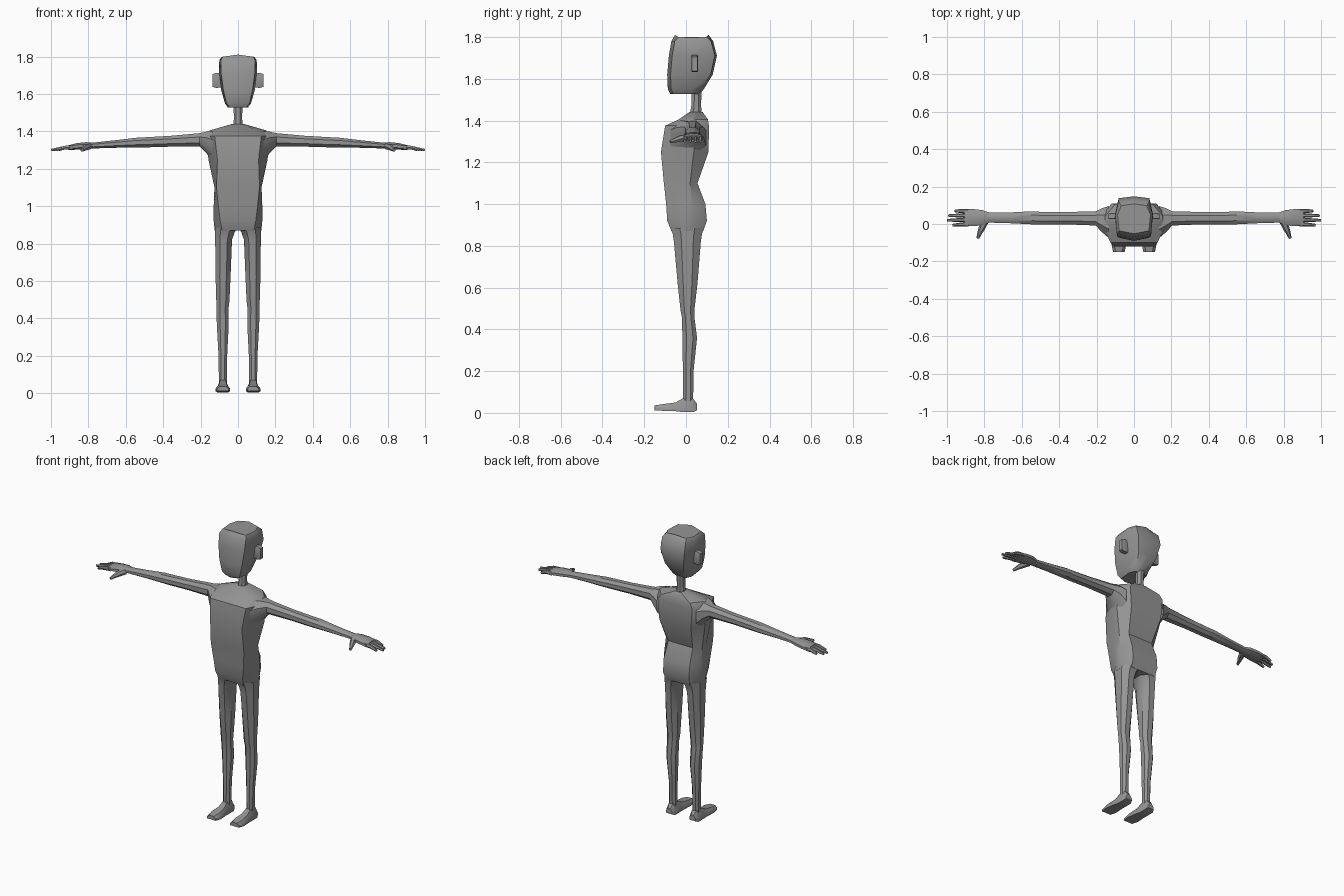
import bpy, bmesh, math
from mathutils import Vector

skin = bpy.data.materials.new("matte grey")
skin.diffuse_color = (0.3, 0.3, 0.3, 1)


def loft(name, rings, start=True, end=True, mirror=False, angle=35):
    """Skin a list of equal-length point rings; mirror across x if asked."""
    bm = bmesh.new()
    loops = [[bm.verts.new(p) for p in r] for r in rings]
    n = len(loops[0])
    for a, b in zip(loops, loops[1:]):
        for i in range(n):
            j = (i + 1) % n
            bm.faces.new((a[i], a[j], b[j], b[i]))
    if start:
        bm.faces.new(loops[0][::-1])
    if end:
        bm.faces.new(loops[-1])
    if mirror:
        dup = bmesh.ops.duplicate(bm, geom=bm.verts[:] + bm.edges[:] + bm.faces[:])
        for v in dup["geom"]:
            if isinstance(v, bmesh.types.BMVert):
                v.co.x *= -1
    bmesh.ops.recalc_face_normals(bm, faces=bm.faces[:])
    me = bpy.data.meshes.new(name)
    bm.to_mesh(me)
    bm.free()
    me.materials.append(skin)
    ob = bpy.data.objects.new(name, me)
    bpy.context.collection.objects.link(ob)
    bpy.ops.object.select_all(action="DESELECT")
    ob.select_set(True)
    bpy.context.view_layer.objects.active = ob
    bpy.ops.object.shade_smooth_by_angle(angle=math.radians(angle))
    return ob


def octagon(u0, u1, v0, v1, c=0.28):
    """Chamfered rectangle in 2D."""
    a, b = (u1 - u0) * c, (v1 - v0) * c
    return [(u0 + a, v0), (u1 - a, v0), (u1, v0 + b), (u1, v1 - b),
            (u1 - a, v1), (u0 + a, v1), (u0, v1 - b), (u0, v0 + b)]


def ring_z(z, x0, x1, y0, y1, c=0.28):
    return [(x, y, z) for x, y in octagon(x0, x1, y0, y1, c)]


def ring_x(x, y0, y1, z0, z1, c=0.28):
    return [(x, y, z) for y, z in octagon(y0, y1, z0, z1, c)]


def body_ring(z, front, side, back, yf, ym, yb):
    """Symmetric ring: flat front, one side ridge pair, flat back."""
    d = (yb - yf) * 0.12
    half = [(front, yf), (side, ym - d), (side, ym + d), (back, yb)]
    return [(x, y, z) for x, y in half] + [(-x, y, z) for x, y in half[::-1]]


# Torso: z, front half width, side half width, back half width, y front, middle, back
loft("torso", [body_ring(*r) for r in [
    (0.87, 0.085, 0.125, 0.085, -0.07, 0.01, 0.082),
    (0.92, 0.095, 0.130, 0.090, -0.090, 0.01, 0.100),
    (1.00, 0.105, 0.130, 0.090, -0.095, 0.01, 0.093),
    (1.10, 0.115, 0.126, 0.085, -0.106, 0.00, 0.055),
    (1.25, 0.110, 0.158, 0.110, -0.120, 0.01, 0.108),
    (1.375, 0.125, 0.170, 0.120, -0.100, 0.02, 0.110),
    (1.405, 0.100, 0.150, 0.100, -0.035, 0.03, 0.105),
    (1.44, 0.020, 0.030, 0.020, 0.015, 0.045, 0.080)]])

# Neck
loft("neck", [ring_z(1.42, -0.026, 0.026, 0.015, 0.078),
              ring_z(1.47, -0.022, 0.022, 0.026, 0.072),
              ring_z(1.55, -0.024, 0.024, 0.028, 0.075)])


# Head: widest behind the ears, front bowed to a shallow centre ridge
def head_ring(z, front, side, back, yf, ym, yb, tilt=0):
    half = [(0, yf), (front, yf + 0.016), (side, ym), (back, yb - 0.01), (0, yb)]
    pts = half + [(-x, y) for x, y in half[-2:0:-1]]
    return [(x, y, z + tilt * (1 - abs(x) / side)) for x, y in pts]


loft("head", [head_ring(*r) for r in [
    (1.528, 0.045, 0.055, 0.040, -0.076, 0.02, 0.066),
    (1.55, 0.062, 0.070, 0.045, -0.087, 0.03, 0.085),
    (1.62, 0.078, 0.090, 0.065, -0.090, 0.04, 0.128),
    (1.71, 0.090, 0.102, 0.082, -0.082, 0.05, 0.148),
    (1.78, 0.092, 0.100, 0.082, -0.070, 0.05, 0.130),
    (1.798, 0.080, 0.088, 0.068, -0.052, 0.05, 0.108, 0.012)]], angle=40)

# Ears
loft("ears", [ring_x(0.08, 0.028, 0.055, 1.635, 1.71, 0.08),
              ring_x(0.118, 0.026, 0.058, 1.632, 1.713, 0.08),
              ring_x(0.136, 0.028, 0.055, 1.638, 1.705, 0.08)], mirror=True)

# Legs: z, inner x, outer x, y front, y back
loft("legs", [ring_z(*r) for r in [
    (0.885, 0.002, 0.124, -0.075, 0.086),
    (0.86, 0.018, 0.124, -0.064, 0.077),
    (0.82, 0.032, 0.122, -0.058, 0.071),
    (0.62, 0.040, 0.120, -0.040, 0.055),
    (0.49, 0.046, 0.116, -0.026, 0.040),
    (0.46, 0.050, 0.116, -0.020, 0.040),
    (0.36, 0.050, 0.113, -0.017, 0.053),
    (0.20, 0.058, 0.104, -0.015, 0.036),
    (0.04, 0.060, 0.102, -0.015, 0.034)]], start=False, mirror=True)


# Feet: lofted from heel to toe
def foot_ring(y, x0, x1, z0, z1):
    return [(x, y, z) for x, z in [(x0, z0), (x1, z0), (x1, z0 + (z1 - z0) * 0.45),
                                   (x1 - 0.014, z1), (x0 + 0.014, z1),
                                   (x0, z0 + (z1 - z0) * 0.45)]]


loft("feet", [foot_ring(*r) for r in [
    (0.052, 0.060, 0.102, 0.012, 0.045),
    (0.034, 0.052, 0.110, 0.004, 0.068),
    (-0.015, 0.052, 0.110, 0.004, 0.070),
    (-0.050, 0.048, 0.114, 0.008, 0.050),
    (-0.110, 0.042, 0.120, 0.010, 0.042),
    (-0.150, 0.050, 0.112, 0.012, 0.036)]], mirror=True)

# Arms: x, y front, y back, z bottom, z top
loft("arms", [ring_x(*r) for r in [
    (0.135, -0.075, 0.095, 1.235, 1.400),
    (0.170, -0.045, 0.085, 1.285, 1.398),
    (0.205, -0.008, 0.068, 1.318, 1.390),
    (0.36, -0.002, 0.064, 1.318, 1.376),
    (0.50, -0.002, 0.065, 1.314, 1.368),
    (0.54, -0.002, 0.068, 1.314, 1.366),
    (0.66, 0.004, 0.062, 1.312, 1.352),
    (0.79, 0.008, 0.060, 1.308, 1.338)]], start=False, mirror=True)

# Palms
loft("palms", [ring_x(*r) for r in [
    (0.77, 0.009, 0.060, 1.310, 1.338),
    (0.81, -0.006, 0.074, 1.306, 1.342),
    (0.86, -0.012, 0.080, 1.302, 1.337),
    (0.905, -0.012, 0.080, 1.300, 1.326)]], mirror=True)


# Fingers and thumbs: tapering six-sided digits along a path
def digit(name, path, radii):
    rings = []
    for i, p in enumerate(path):
        d = Vector(path[min(i + 1, len(path) - 1)]) - Vector(path[max(i - 1, 0)])
        side = d.cross(Vector((0, 0, 1))).normalized()
        up = side.cross(d).normalized()
        rings.append([Vector(p) + (side * math.cos(k * math.pi / 3)
                                   + up * math.sin(k * math.pi / 3)) * radii[i] for k in range(6)])
    loft(name, rings, mirror=True)


for name, y0, y1, tip in [("index_fingers", 0.000, -0.006, 0.970),
                          ("middle_fingers", 0.023, 0.020, 0.999),
                          ("ring_fingers", 0.046, 0.045, 0.992),
                          ("little_fingers", 0.068, 0.070, 0.958)]:
    digit(name, [(0.885, y0, 1.315), (0.925, (y0 + y1) / 2, 1.313), (tip, y1, 1.300)],
          [0.013, 0.011, 0.007])
digit("thumbs", [(0.795, 0.015, 1.320), (0.815, -0.025, 1.314),
                 (0.826, -0.050, 1.306), (0.835, -0.076, 1.298)],
      [0.018, 0.017, 0.012, 0.008])
